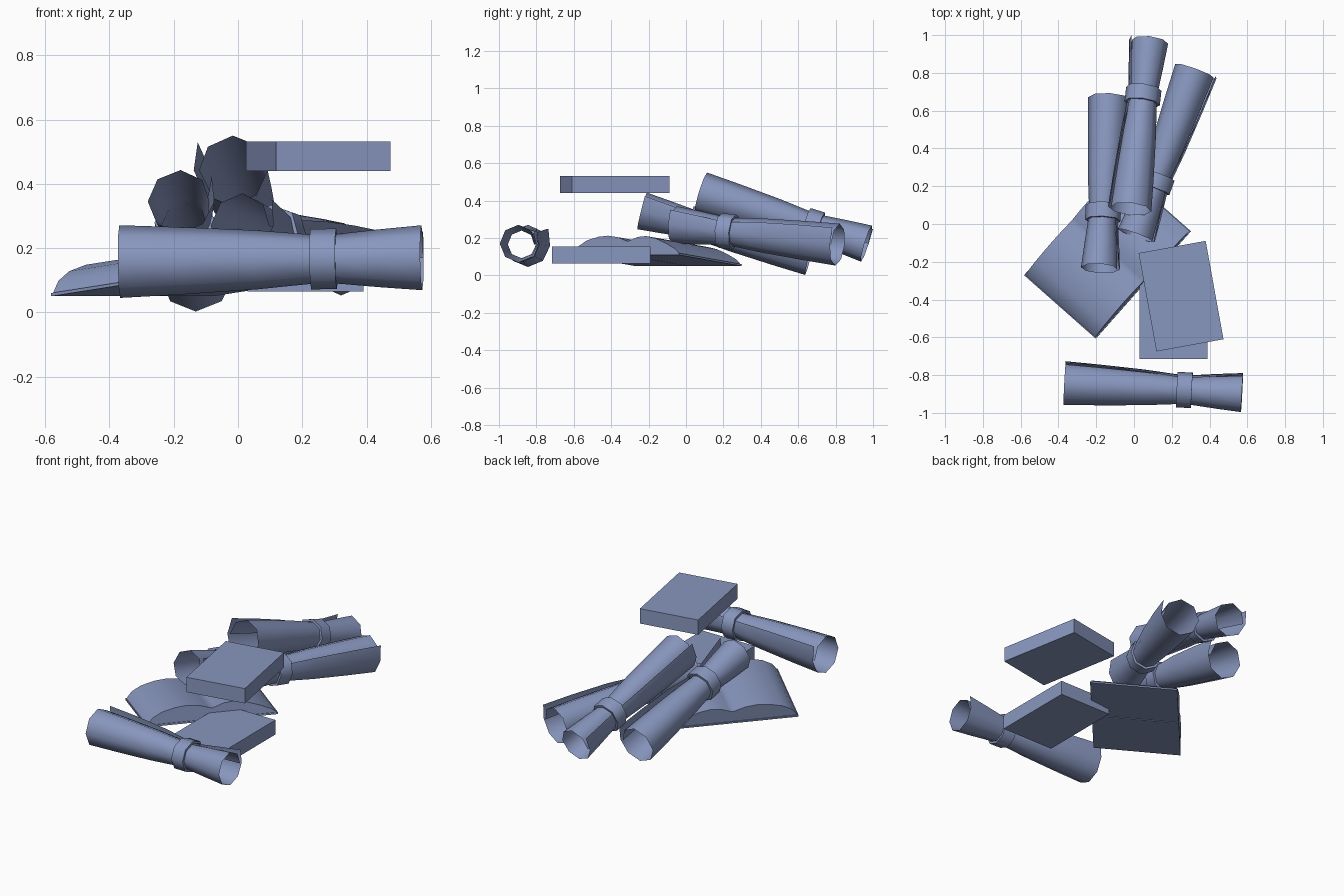
import bpy, bmesh, math
from mathutils import Vector, Matrix

cube = bpy.data.objects.get("Cube")
if cube:
    bpy.data.objects.remove(cube, do_unlink=True)

# Single flat colour
paper = bpy.data.materials.new("slate blue")
paper.use_nodes = True
COLOUR = (0.25, 0.31, 0.52, 1)
paper.diffuse_color = COLOUR
paper.node_tree.nodes["Principled BSDF"].inputs["Base Color"].default_value = COLOUR


def finish(name, bm, matrix, smooth=None):
    mesh = bpy.data.meshes.new(name)
    bm.to_mesh(mesh)
    bm.free()
    obj = bpy.data.objects.new(name, mesh)
    bpy.context.collection.objects.link(obj)
    obj.matrix_world = matrix
    mesh.materials.append(paper)
    if smooth:
        bpy.ops.object.select_all(action='DESELECT')
        obj.select_set(True)
        bpy.context.view_layer.objects.active = obj
        bpy.ops.object.shade_smooth_by_angle(angle=math.radians(smooth))
    return obj


def skin(bm, rows, closed=False):
    """Bridge rows of points with quads and return the vertex rows."""
    grid = [[bm.verts.new(p) for p in row] for row in rows]
    n = len(grid[0])
    for a, b in zip(grid, grid[1:]):
        for i in range(n if closed else n - 1):
            j = (i + 1) % n
            bm.faces.new((a[i], a[j], b[j], b[i]))
    return grid


def box(name, size, matrix):
    bm = bmesh.new()
    bmesh.ops.create_cube(bm, size=1)
    bmesh.ops.scale(bm, vec=size, verts=bm.verts)
    return finish(name, bm, matrix)


# Rolled scrolls: an eight sided sheet with a loose outer flap, tied by a band
RADII = [(0, .113), (.2, .105), (.45, .092), (.62, .078),
         (.675, .074), (.73, .078), (.86, .09), (1, .101)]
BAND_AT, BAND_HALF = .675, .04


def scroll(name, wide_end, narrow_end):
    start, end = Vector(wide_end), Vector(narrow_end)
    axis = (end - start).normalized()
    length = (end - start).length
    side = axis.cross(Vector((0, 0, 1))).normalized()
    up = side.cross(axis)
    frame = Matrix((side, up, axis)).transposed().to_4x4()
    frame.translation = start

    def ring(turns, z):
        return [(r * math.cos(math.radians(a)), r * math.sin(math.radians(a)), z)
                for a, r in turns]

    rows = []
    for t, r in RADII:
        loose = min(1, abs(t - BAND_AT) / .3)
        turns = [(180, r * .9), (135, r * .96)]
        turns += [(a, r) for a in range(90, -136, -45)]
        turns += [(-180, r * 1.05), (-220, r * (1.1 + .16 * loose))]
        rows.append(ring(turns, t * length))
    bm = bmesh.new()
    skin(bm, rows)
    finish(name + "_sheet", bm, frame, 60)

    bm = bmesh.new()
    z = BAND_AT * length
    loop = [(a, .1 if a == 135 else .094) for a in range(0, 360, 45)]
    skin(bm, [ring([(a, r - d) for a, r in loop], z + h * BAND_HALF)
              for d, h in ((.014, -1), (0, -1), (0, 1), (.014, 1))], closed=True)
    bmesh.ops.recalc_face_normals(bm, faces=bm.faces)
    finish(name + "_band", bm, frame, 60)


scroll("front_scroll", (-.368, -.845, .158), (.572, -.895, .17))
scroll("top_scroll", (-.02, .08, .442), (.08, .965, .17))
scroll("left_scroll", (.325, .81, .165), (.01, -.06, .27))
scroll("right_scroll", (-.13, .665, .112), (-.18, -.235, .345))

# Closed books as plain blocks
box("lower_book", (.36, .525, .09), Matrix.Translation((.21, -.453, .11)))
box("upper_book", (.361, .529, .092),
    Matrix.Translation((.249, -.382, .486)) @ Matrix.Rotation(math.radians(10.3), 4, 'Z'))

# Open book, lying tilted: local x runs across the pages, local y along the spine
book = (Matrix.Translation((-.14, -.155, .08)) @ Matrix.Rotation(math.radians(48.5), 4, 'Z')
        @ Matrix.Rotation(-math.atan2(.06, .51), 4, 'X'))
for name, s in (("book_cover_right", -1), ("book_cover_left", 1)):
    box(name, (.377, .51, .01), book @ Matrix.Translation((s * .1915, 0, .005)))

PAGES = [(-.375, .01), (-.345, .048), (-.29, .078), (-.21, .098), (-.14, .104),
         (-.07, .096), (-.02, .08), (0, .074), (.02, .079), (.07, .097),
         (.13, .102), (.2, .09), (.28, .062), (.345, .034), (.375, .01)]
bm = bmesh.new()
rows = skin(bm, [[(x, y, z) for x, z in PAGES] for y in (-.25, .25)])
for row in rows:
    bm.faces.new(row)
bm.faces.new((rows[0][0], rows[0][-1], rows[1][-1], rows[1][0]))
bmesh.ops.recalc_face_normals(bm, faces=bm.faces)
finish("book_pages", bm, book, 40)
